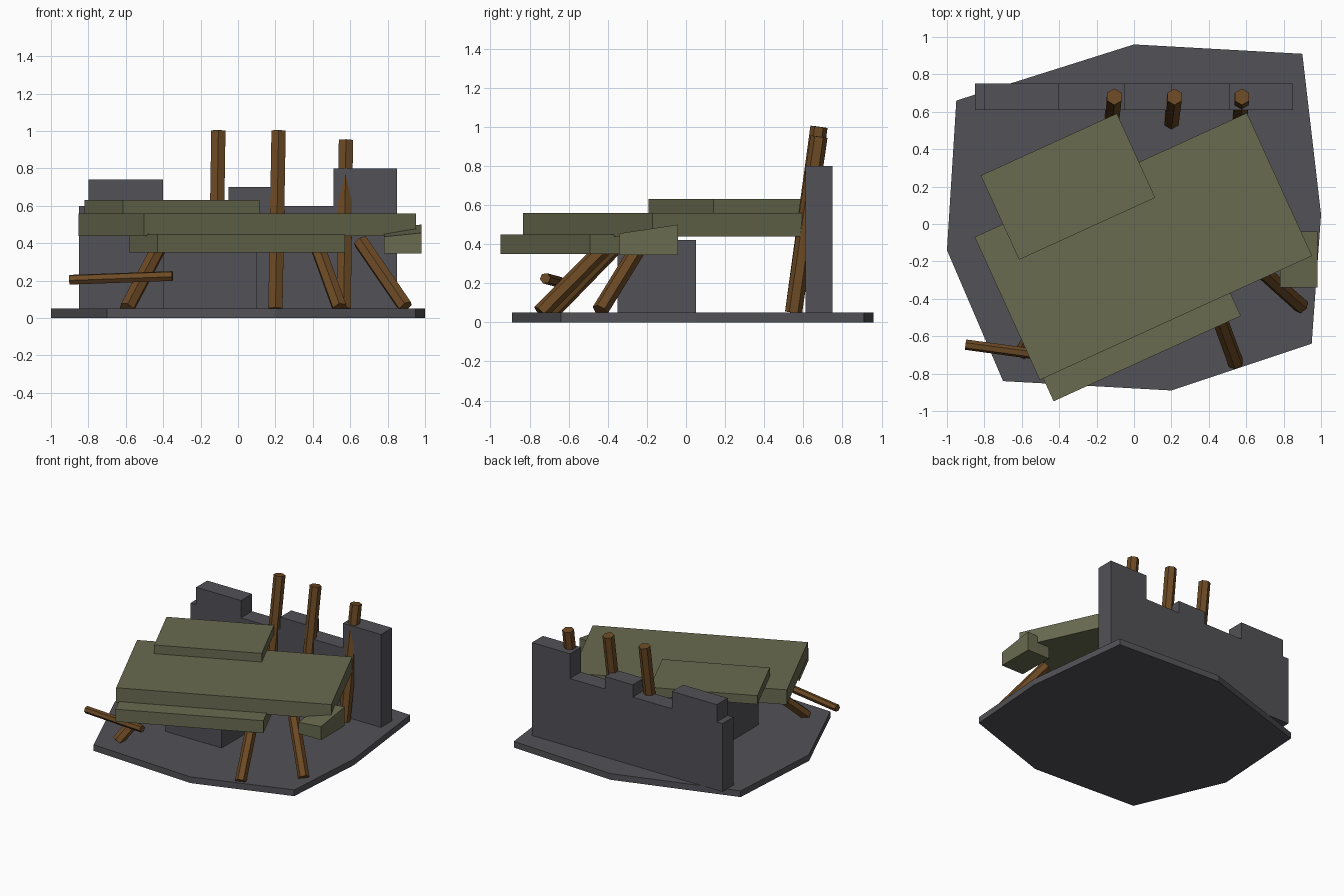
import bpy, bmesh, math
from mathutils import Vector, Matrix

if "Cube" in bpy.data.objects:
    bpy.data.objects.remove(bpy.data.objects["Cube"])


def material(name, rgb):
    m = bpy.data.materials.new(name)
    m.diffuse_color = (*rgb, 1)
    m.use_nodes = True
    m.node_tree.nodes["Principled BSDF"].inputs["Base Color"].default_value = m.diffuse_color
    return m


STONE = material("dark grey stone", (0.085, 0.085, 0.096))
SLAB = material("olive slab", (0.14, 0.146, 0.08))
WOOD = material("brown wood", (0.15, 0.068, 0.018))


def finish(name, bm, mat):
    bmesh.ops.recalc_face_normals(bm, faces=bm.faces)
    me = bpy.data.meshes.new(name)
    bm.to_mesh(me)
    bm.free()
    me.materials.append(mat)
    ob = bpy.data.objects.new(name, me)
    bpy.context.collection.objects.link(ob)
    return ob


def extrude(name, points, direction, mat):
    bm = bmesh.new()
    face = bm.faces.new([bm.verts.new(p) for p in points])
    new = bmesh.ops.extrude_face_region(bm, geom=[face], use_keep_orig=True)["geom"]
    bmesh.ops.translate(bm, vec=direction,
                        verts=[v for v in new if isinstance(v, bmesh.types.BMVert)])
    return finish(name, bm, mat)


def box(name, centre, size, mat, angle=0):
    bm = bmesh.new()
    bmesh.ops.create_cube(bm, size=1, matrix=Matrix.Translation(centre)
                          @ Matrix.Rotation(math.radians(angle), 4, 'Z')
                          @ Matrix.Diagonal((*size, 1)))
    return finish(name, bm, mat)


def log(name, a, b, r):
    a, b = Vector(a), Vector(b)
    d = b - a
    bm = bmesh.new()
    rot = Vector((0, 0, 1)).rotation_difference(d).to_matrix().to_4x4()
    spin = Matrix.Rotation(math.radians(0), 4, 'Z')
    bmesh.ops.create_cone(bm, cap_ends=True, segments=6, radius1=r, radius2=r,
                          depth=d.length,
                          matrix=Matrix.Translation((a + b) / 2) @ rot @ spin)
    return finish(name, bm, WOOD)


# Irregular ground plate
ground = [(0, .96), (.9, .91), (1, .05), (.95, -.64), (.2, -.89), (-.7, -.84), (-1, -.14), (-.95, .66)]
extrude("ground_plate", [(x, y, 0) for x, y in ground], (0, 0, .05), STONE)

# Broken back wall with uneven top
wall = [(-.85, .05), (.85, .05), (.85, .8), (.51, .8), (.51, .6), (.2, .6), (.2, .7), (-.05, .7),
        (-.05, .6), (-.4, .6), (-.4, .74), (-.8, .74), (-.8, .6), (-.85, .6)]
extrude("back_wall", [(x, .61, z) for x, z in wall], (0, .14, 0), STONE)

# Support block under the slabs
box("support_block", (-.15, -.15, .235), (.5, .4, .37), STONE)

# Stacked slabs turned on the plate
box("main_slab", (.05, -.12, .5), (1.6, .84, .12), SLAB, 24.5)
box("upper_slab", (-.353, .2, .595), (.8, .495, .07), SLAB, 24.5)
box("lower_slab", (-.004, -.556, .4), (1.1, .36, .1), SLAB, 24.5)

# Broken chunk with a sloping top
chunk = box("broken_chunk", (.88, -.19, .42), (.2, .3, .16), SLAB)
for v in chunk.data.vertices:
    if v.co.z > .42:
        v.co.z = .435 + (.02 if v.co.x > .88 else 0) + (.045 if v.co.y > -.19 else 0)
    else:
        v.co.z = .345

# Posts leaning on the wall
for i, (bx, tx, top) in enumerate([(-.12, -.105, 1.0), (.2, .217, 1.0), (.565, .577, .95)]):
    log(f"leaning_post_{i + 1}", (bx, .55, .05), (tx, .68, top), .044)

# Slanted props at the front
log("prop_left", (-.595, -.69, .05), (-.405, -.34, .41), .042)
log("prop_middle", (.545, -.745, .05), (.415, -.39, .41), .042)
log("prop_right", (.895, -.44, .06), (.655, -.225, .41), .042)

# Loose stick
log("loose_stick", (-.9, -.645, .205), (-.35, -.72, .225), .028)
